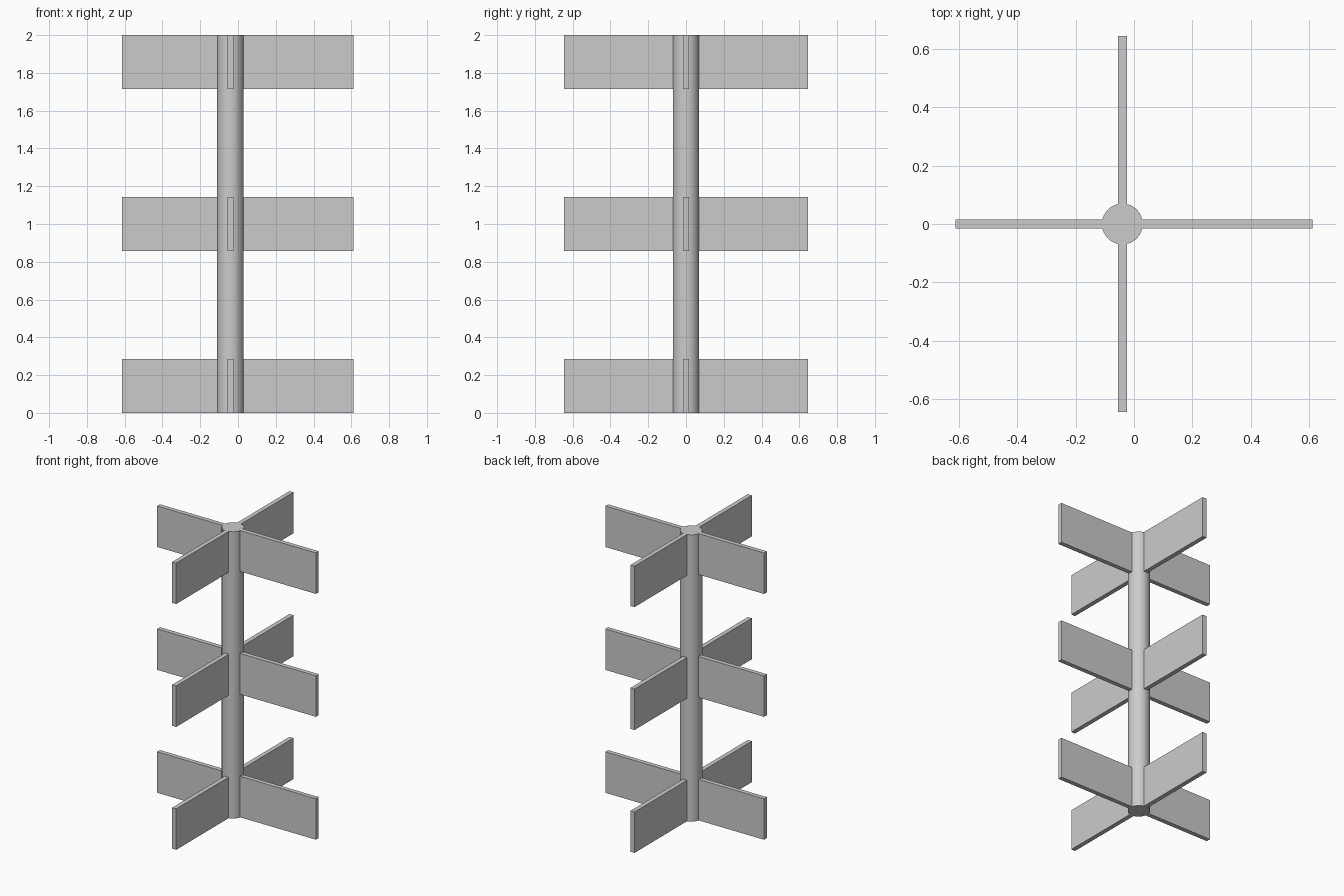
import bpy
import math

cube = bpy.data.objects.get("Cube")
if cube:
    bpy.data.objects.remove(cube, do_unlink=True)

HEIGHT = 2.0
AXIS_X = -0.04           # shaft sits slightly off centre
RADIUS = 0.07
THICK = 0.031
BLADE_H = HEIGHT / 7
INNER = 0.068            # blades start just under the shaft surface

grey = bpy.data.materials.new("plain grey")
grey.use_nodes = True
colour = (0.6, 0.6, 0.6, 1)
grey.diffuse_color = colour
grey.node_tree.nodes["Principled BSDF"].inputs["Base Color"].default_value = colour

# Central shaft
bpy.ops.mesh.primitive_cylinder_add(vertices=64, radius=RADIUS, depth=HEIGHT,
                                    location=(AXIS_X, 0, HEIGHT / 2))
shaft = bpy.context.object
shaft.name = "shaft"
shaft.data.materials.append(grey)
bpy.ops.object.shade_smooth_by_angle(angle=math.radians(30))


def blade(name, dx, dy, reach, z):
    """Flat paddle pointing along (dx, dy), ending at reach from the shaft axis."""
    mid = (INNER + reach) / 2
    length = reach - INNER
    bpy.ops.mesh.primitive_cube_add(size=1, location=(AXIS_X + dx * mid, dy * mid, z))
    ob = bpy.context.object
    ob.name = name
    size = (length if dx else THICK, length if dy else THICK, BLADE_H)
    for v in ob.data.vertices:
        v.co = [c * s for c, s in zip(v.co, size)]
    ob.data.materials.append(grey)


# Three tiers of four blades
tiers = {"lower": BLADE_H / 2, "middle": HEIGHT / 2, "upper": HEIGHT - BLADE_H / 2}
arms = {"left": (1, 0, 0.652), "right": (-1, 0, 0.573),
        "front": (0, -1, 0.646), "back": (0, 1, 0.646)}
for tier, z in tiers.items():
    for side, (dx, dy, reach) in arms.items():
        blade(f"{tier}_{side}_blade", dx, dy, reach, z)
